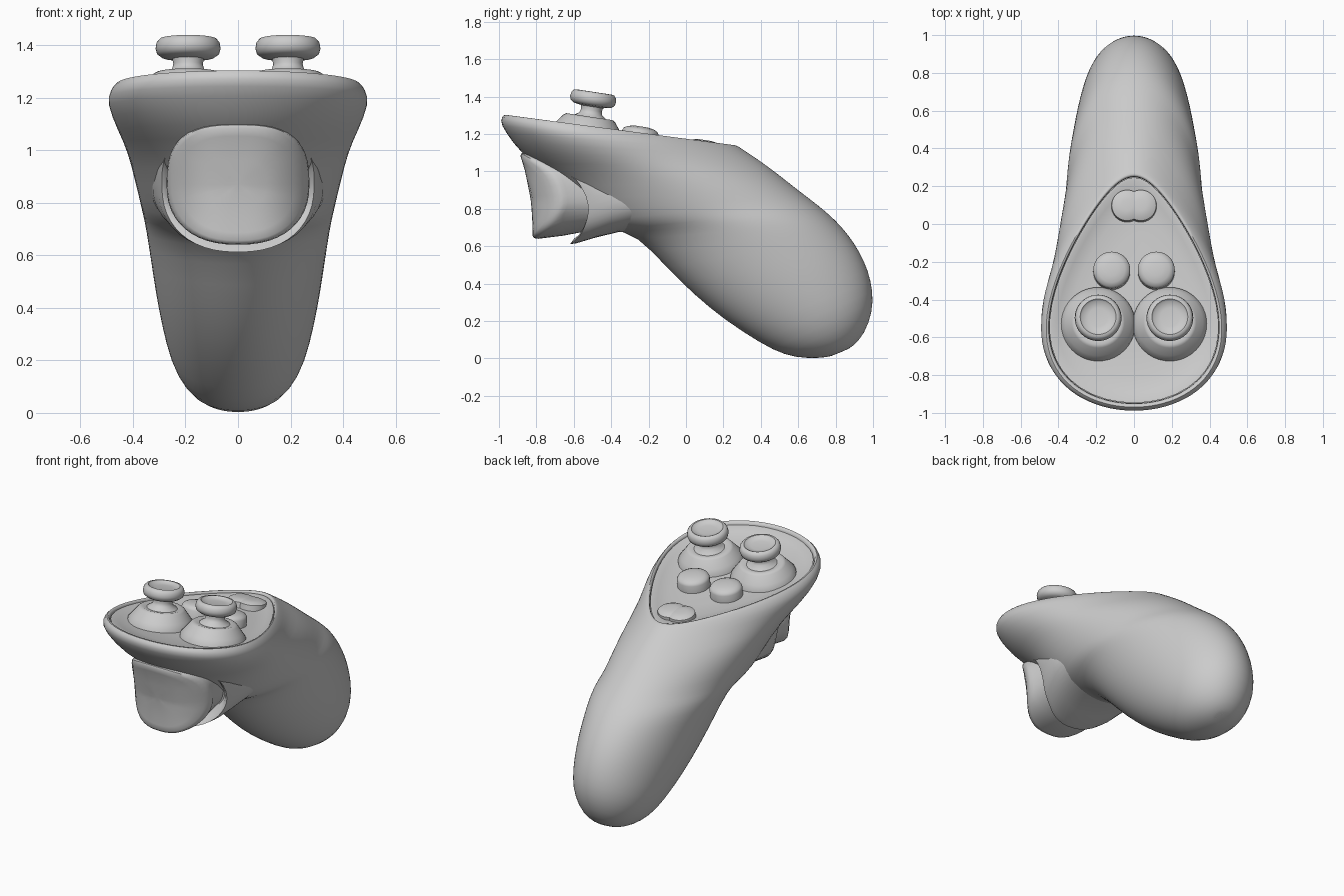
import bpy, bmesh, math
from mathutils import Vector, Matrix

if "Cube" in bpy.data.objects:
    bpy.data.objects.remove(bpy.data.objects["Cube"])

grey = bpy.data.materials.new("plain_grey")
grey.diffuse_color = (0.6, 0.6, 0.6, 1)
grey.use_nodes = True
grey.node_tree.nodes["Principled BSDF"].inputs["Base Color"].default_value = grey.diffuse_color
N = 48
TILT = -0.15


def loft(name, rings, close_start=False, close_end=True, subsurf=0, angle=50, matrix=None):
    """Skin a list of closed rings, optionally closing each end with a fan."""
    bm = bmesh.new()
    vr = [[bm.verts.new(p) for p in r] for r in rings]
    n = len(rings[0])
    for a, b in zip(vr, vr[1:]):
        for i in range(n):
            j = (i + 1) % n
            bm.faces.new((a[i], a[j], b[j], b[i]))
    for ring, use in ((vr[0], close_start), (vr[-1], close_end)):
        if use:
            c = bm.verts.new(sum((v.co for v in ring), Vector()) / n)
            for i in range(n):
                bm.faces.new((ring[i], ring[(i + 1) % n], c))
    bmesh.ops.recalc_face_normals(bm, faces=bm.faces)
    me = bpy.data.meshes.new(name)
    bm.to_mesh(me)
    bm.free()
    me.materials.append(grey)
    ob = bpy.data.objects.new(name, me)
    bpy.context.collection.objects.link(ob)
    if matrix:
        ob.matrix_world = matrix
    bpy.ops.object.select_all(action='DESELECT')
    ob.select_set(True)
    bpy.context.view_layer.objects.active = ob
    bpy.ops.object.shade_smooth_by_angle(angle=math.radians(angle))
    if subsurf:
        ob.modifiers.new("smooth", 'SUBSURF').levels = subsurf
        ob.modifiers["smooth"].render_levels = subsurf
    return ob


def egg(fy, fz, by, bz, w, k):
    """Egg-shaped ring between a front and a back point of the side profile."""
    peak = max(math.sin(a * .01) * (1 + k * math.cos(a * .01)) for a in range(315))
    pts = []
    for i in range(N):
        a = 2 * math.pi * i / N
        t = (1 - math.cos(a)) / 2
        x = w * math.sin(a) * (1 + k * math.cos(a)) / peak
        pts.append(Vector((x, fy + (by - fy) * t, fz + (bz - fz) * t)))
    return pts


def interp(table, z):
    """Piecewise linear lookup, table sorted by rising z."""
    if z <= table[0][0]:
        return table[0][1]
    for (z0, y0), (z1, y1) in zip(table, table[1:]):
        if z <= z1:
            return y0 + (y1 - y0) * (z - z0) / (z1 - z0)
    return table[-1][1]


# Body: head flare turning into the grip
sections = [
    (-.95, 1.297, .25, 1.14, .45, .42), (-.97, 1.312, .265, 1.142, .465, .42),
    (-1.0, 1.275, .29, 1.128, .488, .42), (-.97, 1.215, .315, 1.11, .502, .42),
    (-.88, 1.09, .40, 1.055, .46, .35), (-.75, 1.0, .50, .98, .42, .2),
    (-.62, .85, .60, .90, .39, .1), (-.50, .72, .68, .84, .367, .05),
    (-.40, .69, .73, .80, .36, 0), (-.26, .66, .80, .74, .35, 0),
    (-.10, .48, .87, .66, .33, 0), (.05, .335, .93, .57, .312, 0),
    (.20, .21, .975, .47, .29, 0), (.40, .08, 1.0, .36, .26, 0),
    (.53, .015, .998, .25, .215, 0), (.65, 0, .955, .13, .15, 0),
    (.76, .005, .89, .06, .07, 0)]
lip = [p - Vector((0, 0, .07)) for p in egg(*sections[0])]
loft("body", [lip] + [egg(*s) for s in sections], subsurf=1, angle=70)

# Dished top panel, set just inside the rim
edge = egg(*sections[0])
mid = Vector((0, -.4, 1.225))
panel = []
for s, drop in ((.995, .012), (.97, .012), (.9, .026), (.75, .042), (.5, .045), (.2, .045)):
    panel.append([mid + (p - mid) * s - Vector((0, 0, drop)) for p in edge])
loft("top_panel", panel, angle=60)


def lathe(name, x, y, profile, n=40, sx=1, sy=1, subsurf=0):
    """Turned part standing on the tilted top panel."""
    z = 1.285 - .121 * (y + .95)
    rings = [[Vector((sx * r * math.cos(2 * math.pi * i / n),
                      sy * r * math.sin(2 * math.pi * i / n), h)) for i in range(n)]
             for r, h in profile]
    m = Matrix.Translation((x, y, z)) @ Matrix.Rotation(TILT, 4, 'X')
    return loft(name, rings, matrix=m, subsurf=subsurf)


# Thumbsticks, their bases and the round buttons
base = [(.2, -.06), (.195, -.02), (.175, .005), (.14, .05), (.125, .06), (.1, .055), (.07, .05)]
stick = [(.1, .045), (.085, .06), (.062, .075), (.056, .095), (.06, .115), (.1, .122),
         (.118, .135), (.124, .155), (.12, .178), (.108, .192), (.095, .194),
         (.086, .184), (.05, .178)]
button = [(.098, -.06), (.098, .01), (.09, .024), (.07, .034), (.035, .041)]
for side, sx in (("left", 1), ("right", -1)):
    lathe(side + "_stick_base", .19 * sx, -.525, base)
    lathe(side + "_thumbstick", .19 * sx, -.52, stick)
    lathe(side + "_button", .118 * sx, -.245, button)
    # Twin thumb pads at the back of the panel
    lathe(side + "_rear_pad", .036 * sx, .10, [(.085, -.04), (.082, -.005), (.06, .006), (.03, .01)])


def opening(half, top, bottom, cz=.87):
    """Rounded outline of the trigger opening as (x, z) pairs."""
    pts = []
    for i in range(N):
        a = 2 * math.pi * i / N
        c, s = math.cos(a), math.sin(a)
        e = 2 / 2.8 if s > 0 else 2 / 2.3
        h = top - cz if s > 0 else cz - bottom
        pts.append((half * math.copysign(abs(c) ** e, c), cz + h * math.copysign(abs(s) ** e, s)))
    return pts


# Trigger: curved front face, rounded edge, sides running back into the body
front = [(.64, -.82), (.75, -.822), (.85, -.83), (1.0, -.86), (1.1, -.89)]
outline = opening(.272, 1.1, .64)
rings = []
for s, back in ((.15, 0), (.4, 0), (.6, 0), (.8, 0), (.93, 0), (.985, .008), (1, .03)):
    ring = []
    for x, z in outline:
        px, pz = x * s, .87 + (z - .87) * s
        ring.append(Vector((px, interp(front, pz) + back + .15 * abs(px / .272) ** 3, pz)))
    rings.append(ring)
rings.append([Vector((x * .97, max(-.66, p.y + .02), .87 + (z - .87) * .93))
              for (x, z), p in zip(outline, rings[-1])])
rings.append([Vector((x * .9, -.5, .87 + (z - .87) * .8)) for x, z in outline])
loft("trigger", rings, close_start=True, angle=50)

# Flared rim around the trigger, blending back into the body
rim_y = [(.61, -.62), (.66, -.605), (.8, -.61), (.87, -.63), (.95, -.67), (1.03, -.77), (1.1, -.86)]
rings = []
for half, top, bottom, back in ((.25, 1.06, .68, .06), (.275, 1.09, .64, .012), (.29, 1.095, .612, 0),
                                (.305, 1.09, .615, .03), (.325, 1.05, .645, .12),
                                (.335, 1.0, .675, .24), (.3, .95, .68, .36)):
    rings.append([Vector((x, interp(rim_y, z) + back + .1 * (x / .3) ** 2, z))
                  for x, z in opening(half, top, bottom)])
loft("trigger_rim", rings, close_start=True, angle=60)
